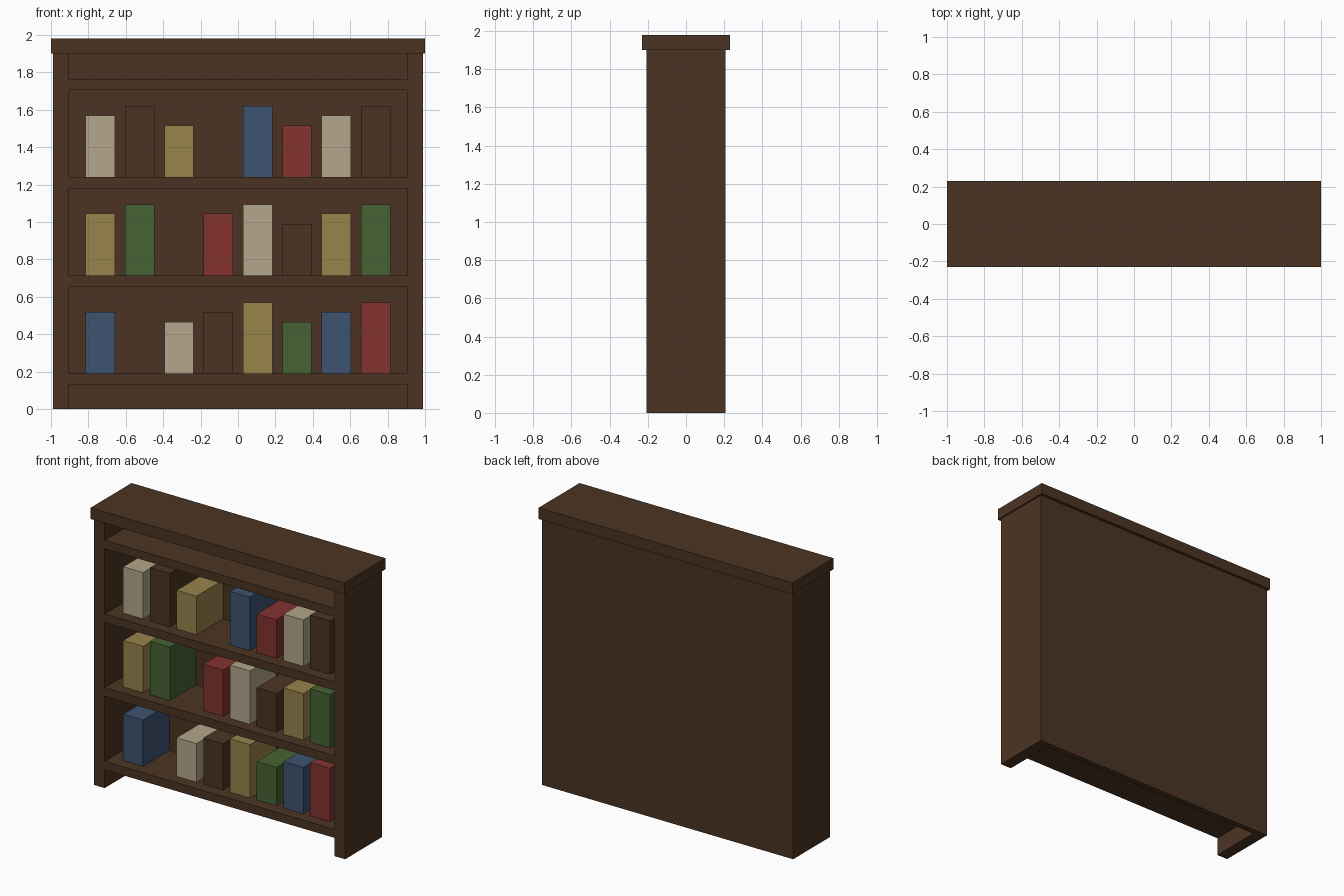
import bpy

default_cube = bpy.data.objects.get("Cube")
if default_cube:
    bpy.data.objects.remove(default_cube, do_unlink=True)


def make_material(name, rgb):
    """Flat material from 0-255 display colour values."""
    linear = [((c / 255 + 0.055) / 1.055) ** 2.4 for c in rgb]
    mat = bpy.data.materials.new(name)
    mat.use_nodes = True
    mat.diffuse_color = (*linear, 1)
    bsdf = mat.node_tree.nodes["Principled BSDF"]
    bsdf.inputs["Base Color"].default_value = (*linear, 1)
    bsdf.inputs["Roughness"].default_value = 0.8
    return mat


MATS = {
    "brown": make_material("dark_wood_brown", (75, 52, 35)),
    "cream": make_material("cream", (179, 166, 138)),
    "yellow": make_material("mustard_yellow", (151, 131, 75)),
    "red": make_material("brick_red", (131, 51, 46)),
    "green": make_material("leaf_green", (69, 99, 51)),
    "blue": make_material("slate_blue", (61, 83, 112)),
}


def box(name, xs, ys, zs, colour):
    """Box between the given (low, high) limits on each axis."""
    limits = (xs, ys, zs)
    bpy.ops.mesh.primitive_cube_add(size=1)
    obj = bpy.context.object
    obj.name = name
    for vert in obj.data.vertices:
        vert.co = [hi if c > 0 else lo for c, (lo, hi) in zip(vert.co, limits)]
    obj.data.materials.append(MATS[colour])
    return obj


# Carcass
OUTER, INNER, DEPTH, TOP = 0.99, 0.905, 0.208, 1.9
BACK = DEPTH - 0.04
box("left_side", (INNER, OUTER), (-DEPTH, BACK), (0, TOP), "brown")
box("right_side", (-OUTER, -INNER), (-DEPTH, BACK), (0, TOP), "brown")
box("back_panel", (-OUTER, OUTER), (BACK, DEPTH), (0, TOP), "brown")
box("top_board", (-1, 1), (-0.23, 0.23), (TOP, 1.98), "brown")

# Shelves, evenly spaced
THICK, FIRST, PITCH = 0.06, 0.19, 0.525
shelf_tops = [FIRST + PITCH * i for i in range(4)]
for i, z in enumerate(shelf_tops):
    box(f"shelf_{i + 1}", (-INNER, INNER), (-DEPTH, BACK), (z - THICK, z), "brown")

# Books: one slot per entry, heights repeat medium, tall, short
ROWS = [
    ["blue", None, "cream", "brown", "yellow", "green", "blue", "red"],
    ["yellow", "green", None, "red", "cream", "brown", "yellow", "green"],
    ["cream", "brown", "yellow", None, "blue", "red", "cream", "brown"],
]
HEIGHTS = [
    [0.33, 0.38, 0.275, 0.33, 0.38, 0.275, 0.33, 0.38],
] * len(ROWS)
SLOT, HALF = 0.2105, 0.0785
for r, (row, heights) in enumerate(zip(ROWS, HEIGHTS)):
    z = shelf_tops[r]
    for c, (colour, height) in enumerate(zip(row, heights)):
        if colour:
            x = (c - 3.5) * SLOT
            box(f"book_{r + 1}_{c + 1}", (x - HALF, x + HALF),
                (-0.128, BACK), (z, z + height), colour)
